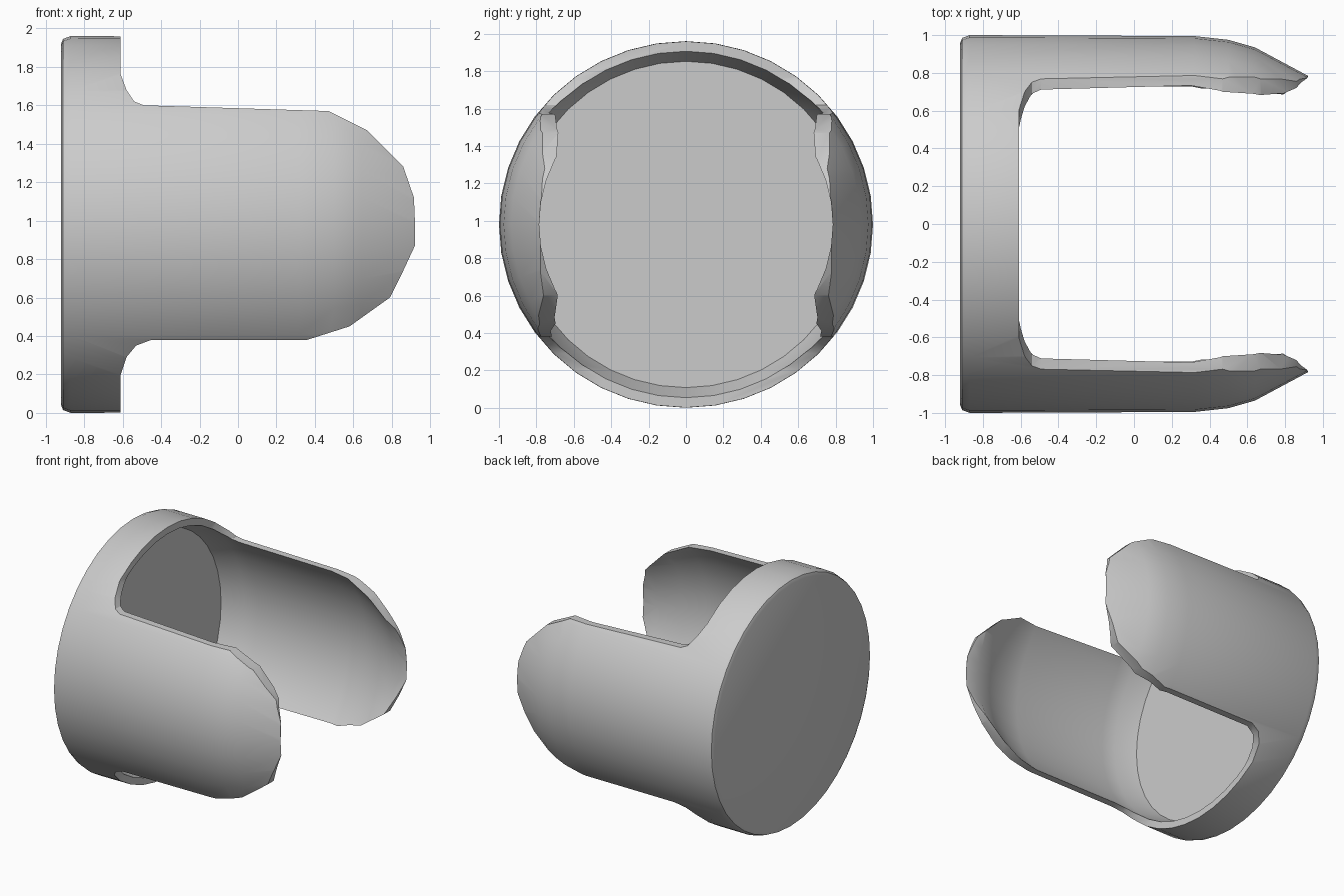
import bpy, bmesh, math
from mathutils import Matrix, Vector

old = bpy.data.objects.get("Cube")
if old:
    bpy.data.objects.remove(old, do_unlink=True)

grey = bpy.data.materials.new("plain grey")
grey.use_nodes = True
GREY = (0.6, 0.6, 0.6, 1.0)
grey.diffuse_color = GREY
grey.node_tree.nodes["Principled BSDF"].inputs["Base Color"].default_value = GREY


def add_object(name, bm):
    bmesh.ops.recalc_face_normals(bm, faces=bm.faces)
    mesh = bpy.data.meshes.new(name)
    bm.to_mesh(mesh)
    bm.free()
    obj = bpy.data.objects.new(name, mesh)
    mesh.materials.append(grey)
    bpy.context.collection.objects.link(obj)
    return obj


# Cup: (x, radius) section with recessed base, thin wall and inward-curling lip
section = [(-0.92, 0), (-0.92, 0.96), (-0.91, 0.985), (-0.87, 1.0), (0.32, 0.995),
           (0.5, 0.975), (0.64, 0.935), (0.92, 0.785), (0.8, 0.785), (0.63, 0.865),
           (0.46, 0.93), (0.3, 0.955), (-0.5, 0.955), (-0.61, 0.945), (-0.77, 0.89),
           (-0.77, 0)]
bm = bmesh.new()
verts = [bm.verts.new((x, r, 0)) for x, r in section]
edges = [bm.edges.new(pair) for pair in zip(verts, verts[1:])]
bmesh.ops.spin(bm, geom=verts + edges, axis=(1, 0, 0), cent=(0, 0, 0),
               angle=math.tau, steps=40, use_duplicate=False)
bmesh.ops.remove_doubles(bm, verts=bm.verts, dist=0.0005)
bmesh.ops.transform(bm, verts=bm.verts,
                    matrix=Matrix.Translation((0, 0, 0.98)) @ Matrix.Diagonal((1, 1, 0.98, 1)))
cup = add_object("cup_with_two_side_walls", bm)

# Side outline: full-height base, filleted into rounded side walls
outline = [(-1.1, -0.2), (-0.61, -0.2), (-0.61, 0.2), (-0.58, 0.29), (-0.53, 0.35),
           (-0.45, 0.38), (0.36, 0.38), (0.58, 0.45), (0.79, 0.6), (0.86, 0.74),
           (0.925, 0.88), (0.915, 1.12), (0.86, 1.28), (0.67, 1.47), (0.47, 1.57),
           (-0.49, 1.6), (-0.54, 1.62), (-0.58, 1.68), (-0.61, 1.76), (-0.61, 2.2),
           (-1.1, 2.2)]
bm = bmesh.new()
face = bm.faces.new([bm.verts.new((x, -1.2, z)) for x, z in outline])
wall = bmesh.ops.extrude_face_region(bm, geom=[face])
bmesh.ops.translate(bm, vec=Vector((0, 2.4, 0)),
                    verts=[g for g in wall["geom"] if isinstance(g, bmesh.types.BMVert)])
cutter = add_object("outline_cutter", bm)
cutter.hide_render = True

# Keep only the part of the cup inside the outline
trim = cup.modifiers.new("trim", "BOOLEAN")
trim.operation = "INTERSECT"
trim.solver = "EXACT"
trim.object = cutter
bpy.ops.object.select_all(action="DESELECT")
cup.select_set(True)
bpy.context.view_layer.objects.active = cup
bpy.ops.object.modifier_apply(modifier=trim.name)
bpy.data.objects.remove(cutter, do_unlink=True)
bpy.ops.object.shade_smooth_by_angle(angle=math.radians(30))
